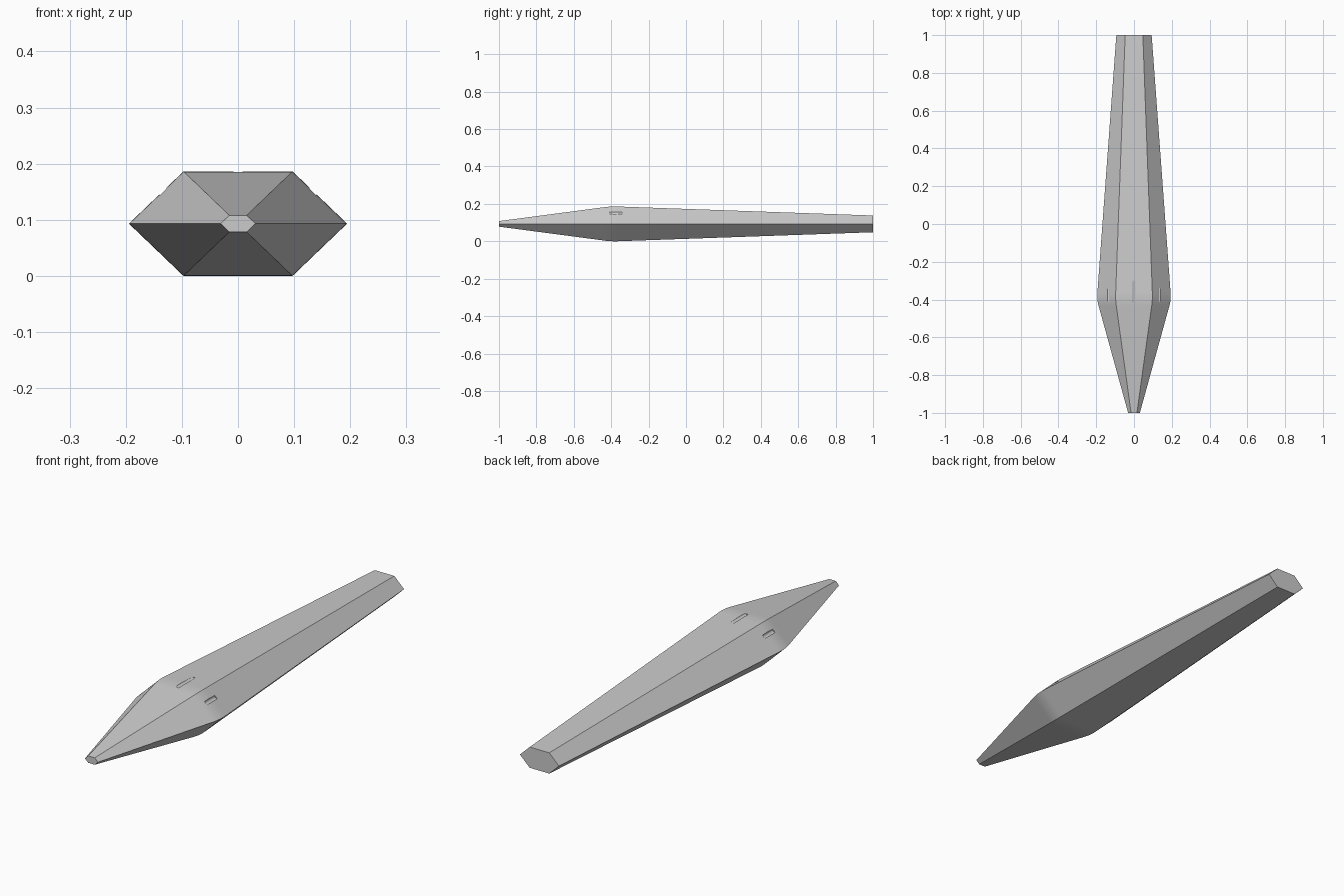
import bpy, bmesh, math

if "Cube" in bpy.data.objects:
    bpy.data.objects.remove(bpy.data.objects["Cube"])

RATIO = 0.479            # half height / half width of the hexagon
TIP, PEAK, TAIL = (-1.0, 0.031), (-0.4, 0.1965), (1.0, 0.0935)


def along(a, b, y):
    t = (y - a[0]) / (b[0] - a[0])
    return (y, a[1] + t * (b[1] - a[1]))


# Profile of (y, half width): straight tapers joined by a soft rounded shoulder
p0, p2 = along(TIP, PEAK, -0.435), along(PEAK, TAIL, -0.365)
profile = [TIP]
STEPS = 6
for i in range(STEPS + 1):
    t = i / STEPS
    profile.append(tuple((1 - t) ** 2 * a + 2 * t * (1 - t) * b + t * t * c
                         for a, b, c in zip(p0, PEAK, p2)))
profile.append(TAIL)
mid_z = max(w for _, w in profile) * RATIO

# Body: hexagonal rings lofted along y
bm = bmesh.new()
rings = []
for y, w in profile:
    h = w * RATIO
    hexagon = [(w, 0), (w / 2, h), (-w / 2, h), (-w, 0), (-w / 2, -h), (w / 2, -h)]
    rings.append([bm.verts.new((x, y, mid_z + z)) for x, z in hexagon])
for a, b in zip(rings, rings[1:]):
    for i in range(6):
        j = (i + 1) % 6
        bm.faces.new((a[i], a[j], b[j], b[i]))
bm.faces.new(rings[0])
bm.faces.new(rings[-1])
bmesh.ops.recalc_face_normals(bm, faces=bm.faces)
mesh = bpy.data.meshes.new("hexagonal_body")
bm.to_mesh(mesh)
bm.free()
body = bpy.data.objects.new("hexagonal_body", mesh)
bpy.context.collection.objects.link(body)


# Shallow round grooves on the three upper faces
def groove(name, x, z, y0, y1, radius=0.01):
    bpy.ops.mesh.primitive_cylinder_add(
        vertices=16, radius=radius, depth=y1 - y0,
        location=(x, (y0 + y1) / 2, z), rotation=(math.pi / 2, 0, 0))
    cutter = bpy.context.object
    cutter.name = name
    cutter.hide_render = True
    cutter.hide_set(True)
    cutter.display_type = 'WIRE'
    mod = body.modifiers.new(name, 'BOOLEAN')
    mod.operation = 'DIFFERENCE'
    mod.solver = 'EXACT'
    mod.object = cutter


groove("top_groove_cutter", 0, 2 * mid_z + 0.005, -0.415, -0.30)
for side, label in ((1, "right"), (-1, "left")):
    groove(label + "_groove_cutter", side * 0.137, 0.154, -0.41, -0.34)

# Apply the cuts and remove the cutters
bpy.context.view_layer.objects.active = body
for o in bpy.context.selected_objects:
    o.select_set(False)
body.select_set(True)
for mod in list(body.modifiers):
    cutter = mod.object
    bpy.ops.object.modifier_apply(modifier=mod.name)
    bpy.data.objects.remove(cutter)
